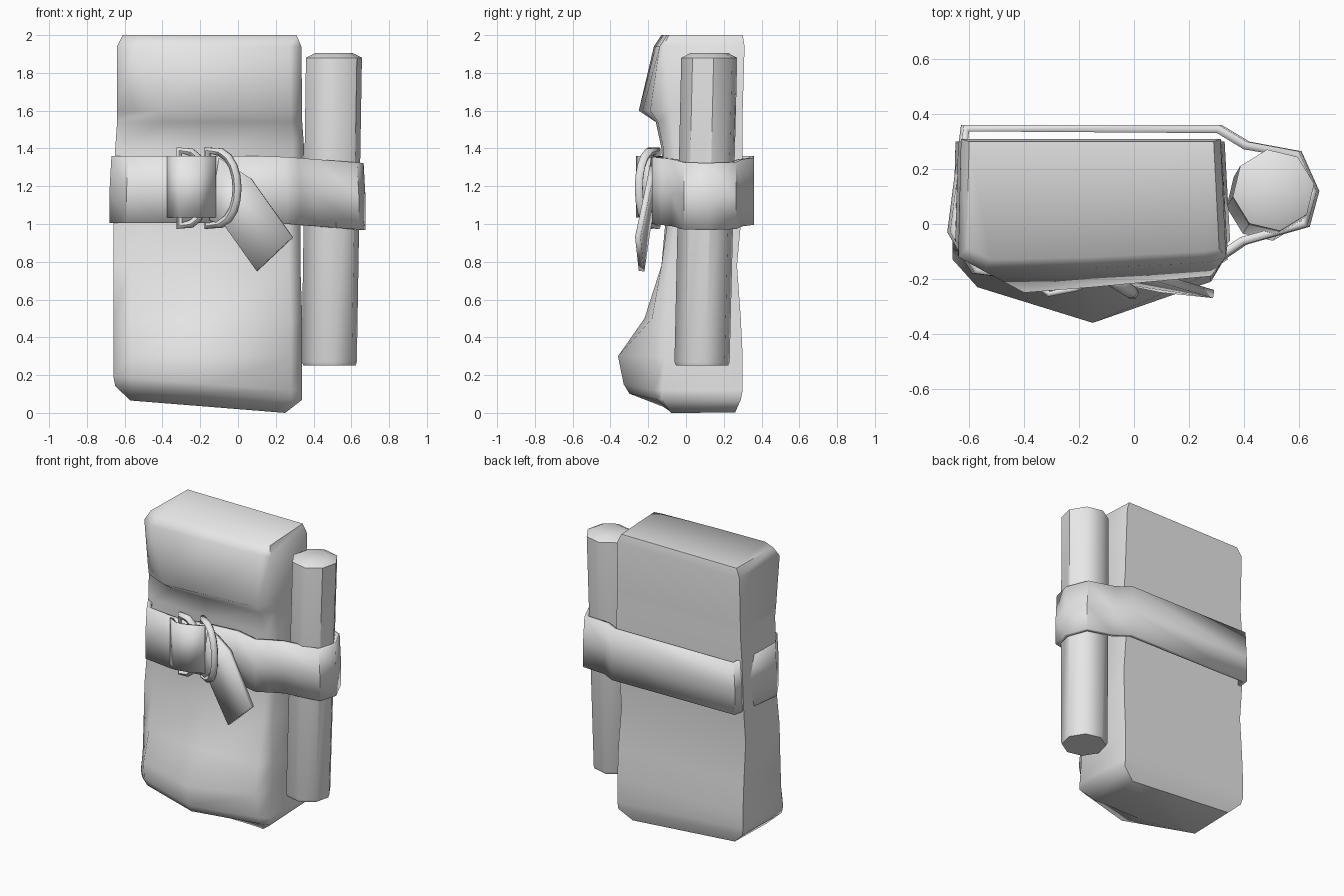
import bpy, bmesh, math
from mathutils import Vector

cube = bpy.data.objects.get("Cube")
if cube:
    bpy.data.objects.remove(cube, do_unlink=True)

grey = bpy.data.materials.new("plain grey")
grey.use_nodes = True
grey.diffuse_color = (0.8, 0.8, 0.8, 1)
grey.node_tree.nodes["Principled BSDF"].inputs["Base Color"].default_value = (0.8, 0.8, 0.8, 1)


def finish(obj, angle):
    """Assign the material and smooth everything below the given angle."""
    obj.data.materials.append(grey)
    for other in bpy.context.selected_objects:
        other.select_set(False)
    obj.select_set(True)
    bpy.context.view_layer.objects.active = obj
    bpy.ops.object.shade_smooth_by_angle(angle=math.radians(angle))
    return obj


def loft(name, rings, caps=True, closed=True, angle=50):
    """Skin a list of equally long rings of points."""
    bm = bmesh.new()
    rows = [[bm.verts.new(p) for p in ring] for ring in rings]
    count = len(rows[0])
    for low, high in zip(rows, rows[1:]):
        for i in range(count if closed else count - 1):
            j = (i + 1) % count
            bm.faces.new((low[i], low[j], high[j], high[i]))
    if caps:
        bm.faces.new(rows[0][::-1])
        bm.faces.new(rows[-1])
    bmesh.ops.recalc_face_normals(bm, faces=bm.faces)
    mesh = bpy.data.meshes.new(name)
    bm.to_mesh(mesh)
    bm.free()
    obj = bpy.data.objects.new(name, mesh)
    bpy.context.collection.objects.link(obj)
    return finish(obj, angle)


def ribbon(name, bottom, top, closed=False, thickness=0.03, offset=0.0):
    """A strap skinned between two edges and thickened."""
    obj = loft(name, [bottom, top], caps=False, closed=closed, angle=45)
    mod = obj.modifiers.new("thickness", "SOLIDIFY")
    mod.thickness = thickness
    mod.offset = offset
    return obj


# Pouch body: height, left x, right x, front depth at side / left / middle / right, back depth
body_levels = [
    (0.00, -0.57, 0.25, -0.08, -0.10, -0.12, -0.08, 0.26),
    (0.07, -0.65, 0.34, -0.13, -0.20, -0.30, -0.15, 0.29),
    (0.12, -0.66, 0.34, -0.13, -0.22, -0.33, -0.17, 0.30),
    (0.30, -0.66, 0.34, -0.11, -0.23, -0.36, -0.21, 0.30),
    (0.50, -0.66, 0.34, -0.10, -0.17, -0.22, -0.18, 0.29),
    (0.78, -0.66, 0.33, -0.09, -0.13, -0.13, -0.13, 0.27),
    (1.00, -0.66, 0.33, -0.06, -0.11, -0.11, -0.10, 0.29),
    (1.40, -0.65, 0.35, -0.06, -0.12, -0.13, -0.12, 0.30),
    (1.54, -0.64, 0.34, -0.07, -0.16, -0.16, -0.15, 0.30),
    (1.60, -0.64, 0.34, -0.08, -0.25, -0.23, -0.19, 0.30),
    (1.94, -0.64, 0.335, -0.12, -0.17, -0.16, -0.14, 0.31),
    (2.00, -0.61, 0.31, -0.09, -0.13, -0.12, -0.10, 0.30),
]
rings = []
for z, xl, xr, side, fl, fm, fr, back in body_levels:
    flap = 1.45 < z < 1.7
    xfl = -0.40 if flap else xl + 0.09
    ring = [(xl, side), (xfl, fl), (-0.15, fm), (xr - 0.06, fr),
            (xr, side), (xr - 0.02, back), (xl + 0.01, back)]
    # the underside slopes down toward the tube
    tilt = 0.08 if z < 0.2 else 0.0
    rings.append([(x, y, z + tilt * max(0, 0.25 - x)) for x, y in ring])
loft("pouch_body", rings, angle=60)


# Leaning octagonal tube with a softly domed top
def octagon(x, y, z, radius):
    steps = [math.tau * (i + 0.2) / 8 for i in range(8)]
    return [(x + radius * math.cos(a), y + radius * math.sin(a), z) for a in steps]


loft("side_tube", [octagon(0.485, 0.085, 0.25, 0.14), octagon(0.483, 0.085, 0.27, 0.148),
                   octagon(0.508, 0.123, 1.88, 0.15), octagon(0.508, 0.123, 1.905, 0.10)], angle=45)

# Belt around the pouch and the tube, sagging toward the tube
belt_path = [(-0.63, 0.36), (0.32, 0.36), (0.42, 0.30), (0.61, 0.265), (0.675, 0.12),
             (0.64, -0.01), (0.41, -0.075), (0.33, -0.13), (0.26, -0.18), (0.1, -0.15),
             (-0.1, -0.17), (-0.37, -0.21), (-0.59, -0.18), (-0.68, -0.03)]


def belt_edge(z, inset=0.0):
    return [(x - math.copysign(inset, x), y, z - 0.035 * max(0, x - 0.2) / 0.45)
            for x, y in belt_path]


belt = loft("belt", [belt_edge(1.005), belt_edge(1.18), belt_edge(1.36, 0.01)],
            caps=False, angle=50)
belt_shell = belt.modifiers.new("thickness", "SOLIDIFY")
belt_shell.thickness = 0.03
belt_shell.offset = -1

# Strap fold through the buckle
fold = [(-0.37, -0.205), (-0.31, -0.255), (-0.21, -0.235), (-0.12, -0.19)]
ribbon("strap_fold", [(x, y, 1.035) for x, y in fold], [(x, y, 1.36) for x, y in fold],
       thickness=0.02)

# Loose strap end hanging diagonally
ribbon("strap_tail",
       [(-0.15, -0.18, 1.02), (-0.07, -0.20, 0.99), (0.10, -0.235, 0.75)],
       [(-0.10, -0.17, 1.35), (0.07, -0.19, 1.24), (0.29, -0.255, 0.93)])


# Pair of D shaped buckle rings
def d_ring(name, x, width, near, far):
    curve = bpy.data.curves.new(name, "CURVE")
    curve.dimensions = "3D"
    curve.bevel_depth = 0.024
    curve.bevel_resolution = 1
    spline = curve.splines.new("POLY")
    arc = [math.pi * (i / 10 - 0.5) for i in range(11)]
    spline.points.add(len(arc) - 1)
    for point, a in zip(spline.points, arc):
        reach = max(0, math.cos(a)) ** 0.7
        point.co = (x + width * reach, near + (far - near) * reach,
                    1.19 + 0.2 * math.sin(a), 1)
    spline.use_cyclic_u = True
    obj = bpy.data.objects.new(name, curve)
    bpy.context.collection.objects.link(obj)
    for other in bpy.context.selected_objects:
        other.select_set(False)
    obj.select_set(True)
    bpy.context.view_layer.objects.active = obj
    bpy.ops.object.convert(target="MESH")
    finish(bpy.context.view_layer.objects.active, 60)


d_ring("buckle_ring_outer", -0.16, 0.155, -0.155, -0.25)
d_ring("buckle_ring_inner", -0.31, 0.14, -0.19, -0.20)
